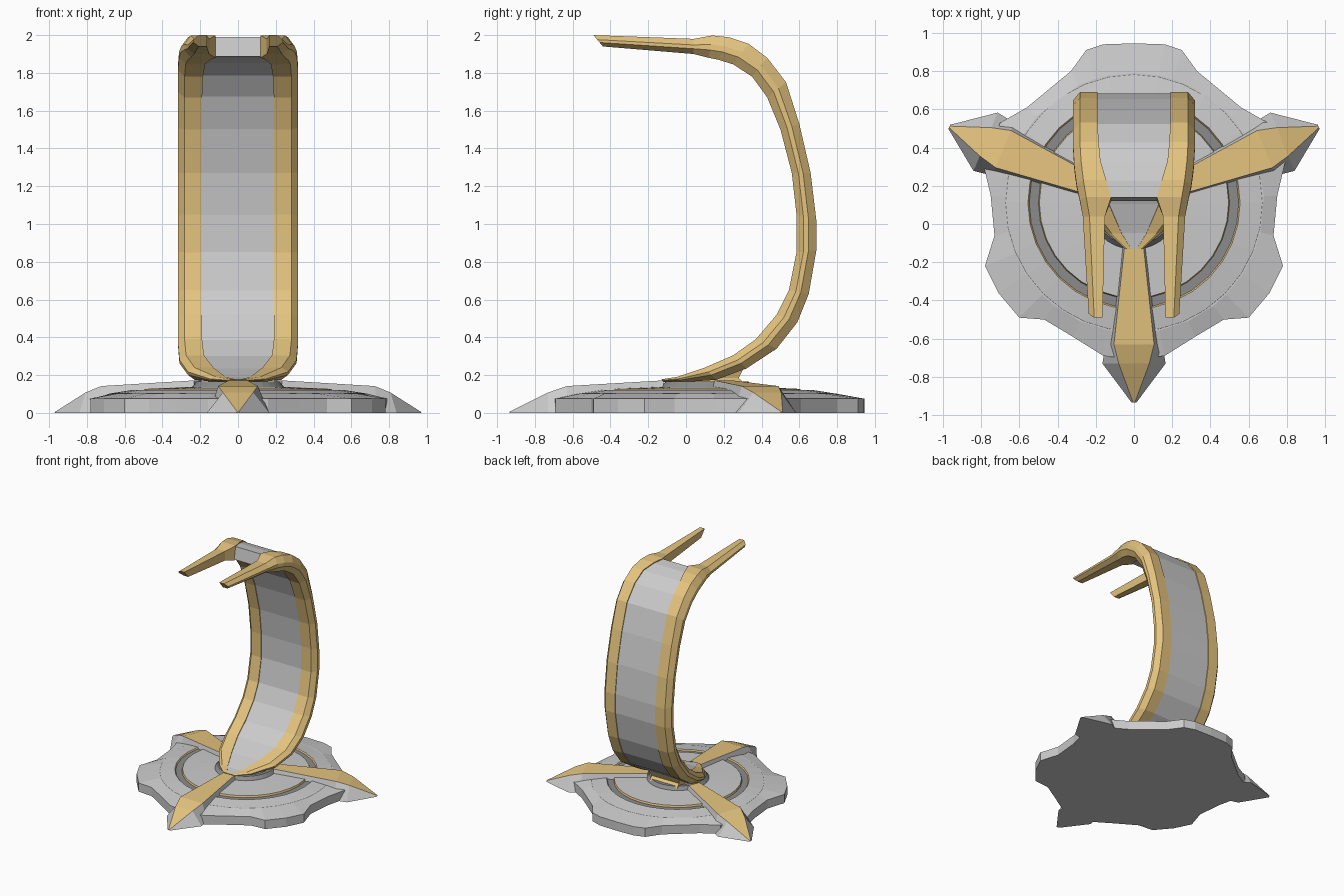
import bpy, bmesh
from math import sin, cos, pi, radians, hypot

if "Cube" in bpy.data.objects:
    bpy.data.objects.remove(bpy.data.objects["Cube"])

CY = 0.11  # y of the base centre


def material(name, rgb):
    m = bpy.data.materials.new(name)
    m.diffuse_color = (*rgb, 1)
    m.use_nodes = True
    m.node_tree.nodes["Principled BSDF"].inputs["Base Color"].default_value = m.diffuse_color
    return m


GOLD = material("gold", (0.78, 0.55, 0.21))
DARK = material("dark_grey", (0.26, 0.26, 0.26))
GREY = material("grey", (0.8, 0.8, 0.8))


def loft(name, rings, mats=(), pick=None, caps=True):
    """Skin closed rings of equal length; pick(i, j) gives a face's material slot."""
    bm = bmesh.new()
    vs = [[bm.verts.new(p) for p in r] for r in rings]
    n = len(rings[0])
    for i in range(len(rings) - 1):
        for j in range(n):
            k = (j + 1) % n
            f = bm.faces.new((vs[i][j], vs[i][k], vs[i + 1][k], vs[i + 1][j]))
            if pick:
                f.material_index = pick(i, j)
    if caps:
        bm.faces.new(vs[0])
        bm.faces.new(vs[-1])
    bmesh.ops.recalc_face_normals(bm, faces=bm.faces)
    me = bpy.data.meshes.new(name)
    bm.to_mesh(me)
    bm.free()
    ob = bpy.data.objects.new(name, me)
    bpy.context.collection.objects.link(ob)
    for m in mats:
        me.materials.append(m)
    return ob


def lathe(name, profile, mats=(), pick=None, n=32):
    return loft(name, [[(r * cos(2 * pi * k / n), CY + r * sin(2 * pi * k / n), z)
                        for k in range(n)] for r, z in profile], mats, pick)


# Scalloped base plate: half outline mirrored, sloping in to a circle
half = [(0.16, 0.94), (0.25, 0.91), (0.33, 0.80), (0.56, 0.61), (0.70, 0.53),
        (0.79, 0.32), (0.75, 0.15), (0.73, -0.06), (0.78, -0.22), (0.71, -0.36),
        (0.60, -0.49), (0.47, -0.50), (0.32, -0.59), (0.16, -0.69)]
outline = [(0, 0.945)] + half + [(0, -0.71)] + [(-x, y) for x, y in reversed(half)]


def on_circle(x, y, r):
    s = r / hypot(x, y - CY)
    return x * s, CY + (y - CY) * s


loft("base_plate", [[(x, y, 0) for x, y in outline],
                    [(x, y, 0.075) for x, y in outline],
                    [(*on_circle(x, y, 0.68), 0.103) for x, y in outline]])

# Raised disc with a dark ring groove edged in gold, and the hub on top
lathe("base_disc", [(0.68, 0.095), (0.67, 0.104), (0.555, 0.122), (0.548, 0.112),
                    (0.50, 0.112), (0.495, 0.127), (0.25, 0.138)],
      (GREY, DARK, GOLD), lambda i, j: {2: 2, 3: 1, 4: 2}.get(i, 0))
lathe("hub", [(0.25, 0.13), (0.22, 0.165), (0.19, 0.165), (0.18, 0.158)],
      (DARK, GOLD), lambda i, j: int(i == 2))

# Three claw feet: distance, top half width, top z, bottom half width, bottom z
claw = [(0.23, 0.05, 0.172, 0.065, 0.11), (0.74, 0.105, 0.142, 0.15, 0.0),
        (0.84, 0.08, 0.108, 0.165, 0.0), (1.045, 0.004, 0.006, 0.012, 0.0)]
for label, deg in (("front", -90), ("right", 22.4), ("left", 157.6)):
    c, s = cos(radians(deg)), sin(radians(deg))
    rings = [[(d * c - w * s, CY + d * s + w * c, z)
              for w, z in ((-b, zb), (-t, zt), (t, zt), (b, zb))]
             for d, t, zt, b, zb in claw]
    loft(label + "_claw_foot", rings, (GREY, GOLD), lambda i, j: int(j == 1))

# Arch stations: inner y, z, outer y, z, half width, panel half width
arch = [(-0.13, 0.178, -0.12, 0.163, 0.05, 0.015), (-0.05, 0.19, -0.02, 0.163, 0.15, 0.065),
        (0.10, 0.24, 0.16, 0.175, 0.265, 0.13), (0.25, 0.305, 0.32, 0.235, 0.31, 0.18),
        (0.37, 0.39, 0.48, 0.34, 0.318, 0.19), (0.48, 0.52, 0.59, 0.48, 0.318, 0.19),
        (0.545, 0.65, 0.65, 0.63, 0.318, 0.19), (0.585, 0.85, 0.69, 0.86, 0.318, 0.19),
        (0.585, 1.05, 0.69, 1.02, 0.318, 0.19), (0.56, 1.27, 0.66, 1.27, 0.318, 0.19),
        (0.50, 1.50, 0.60, 1.53, 0.318, 0.19), (0.43, 1.67, 0.53, 1.75, 0.318, 0.19),
        (0.35, 1.78, 0.43, 1.88, 0.318, 0.185), (0.25, 1.845, 0.33, 1.955, 0.312, 0.175),
        (0.17, 1.87, 0.23, 1.988, 0.30, 0.145), (0.12, 1.88, 0.14, 1.998, 0.285, 0.12)]
prong = [(0.04, 1.90, 0.04, 1.98, 0.268, 0.152), (-0.44, 1.94, -0.49, 2.0, 0.237, 0.165)]

# Gold side rails, each running on into a prong
for label, sx in (("left", -1), ("right", 1)):
    rings = []
    for yi, zi, yo, zo, w, p in arch + prong:
        ch = min(0.035, (w - p) * 0.4)
        rings.append([(sx * x, yi + (yo - yi) * t, zi + (zo - zi) * t)
                      for x, t in ((p, 0), (w - ch, 0), (w, 0.35), (w, 0.6),
                                   (w - ch, 1), (p, 1))])
    loft(label + "_rail", rings, (GOLD,))

# Grey panel between the rails, slightly inset
loft("arch_panel", [[(x, yi + (yo - yi) * t, zi + (zo - zi) * t)
                     for x, t in ((-p, 0.06), (p, 0.06), (p, 0.94), (-p, 0.94))]
                    for yi, zi, yo, zo, w, p in arch])

# Gold block carrying the arch on the hub
loft("arch_support", [[(-w, y0, z), (w, y0, z), (w, y1, z), (-w, y1, z)]
                      for w, y0, y1, z in ((0.13, 0.0, 0.31, 0.15),
                                           (0.13, 0.06, 0.28, 0.185),
                                           (0.15, 0.18, 0.31, 0.245))], (GOLD,))
